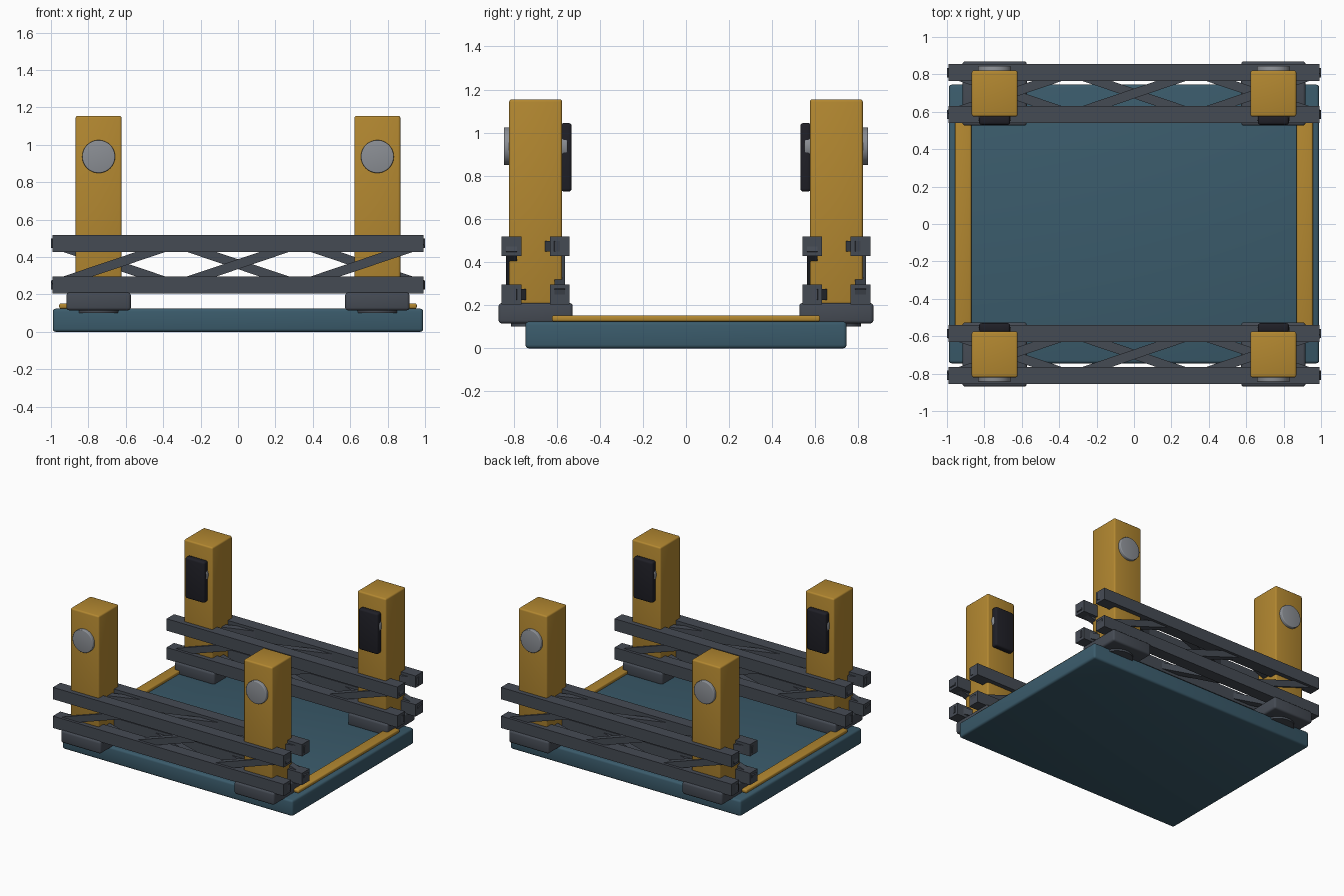
import bpy, math
from mathutils import Vector

if "Cube" in bpy.data.objects:
    bpy.data.objects.remove(bpy.data.objects["Cube"])


def mat(name, rgb):
    m = bpy.data.materials.new(name)
    m.diffuse_color = (*rgb, 1)
    m.use_nodes = True
    m.node_tree.nodes["Principled BSDF"].inputs["Base Color"].default_value = m.diffuse_color
    return m


TEAL = mat("teal", (0.043, 0.105, 0.148))
YELLOW = mat("ochre yellow", (0.45, 0.245, 0.03))
STEEL = mat("dark steel", (0.06, 0.07, 0.088))
BLACK = mat("black", (0.014, 0.014, 0.02))
SILVER = mat("silver", (0.26, 0.275, 0.30))


def finish(ob, name, material, bevel):
    ob.name = name
    ob.data.materials.append(material)
    bpy.ops.object.transform_apply(location=False, rotation=True, scale=True)
    if bevel:
        b = ob.modifiers.new("bevel", "BEVEL")
        b.width, b.segments, b.limit_method = bevel, 3, "ANGLE"
        bpy.ops.object.modifier_apply(modifier="bevel")
        bpy.ops.object.shade_smooth_by_angle(angle=math.radians(35))
    return ob


def box(name, material, x, y, z, bevel=0.0):
    """Box from (min, max) pairs."""
    r = (x, y, z)
    bpy.ops.mesh.primitive_cube_add(size=1, location=[(a + b) / 2 for a, b in r])
    ob = bpy.context.object
    ob.scale = [abs(b - a) for a, b in r]
    return finish(ob, name, material, bevel)


def cylinder(name, material, radius, depth, loc, rot=(0, 0, 0), bevel=0.0):
    bpy.ops.mesh.primitive_cylinder_add(vertices=48, radius=radius, depth=depth,
                                        location=loc, rotation=rot)
    ob = finish(bpy.context.object, name, material, bevel)
    bpy.ops.object.shade_smooth_by_angle(angle=math.radians(35))
    return ob


def brace(name, a, b, t=0.05):
    """Square bar between two points."""
    a, b = Vector(a), Vector(b)
    bpy.ops.mesh.primitive_cube_add(size=1, location=(a + b) / 2)
    ob = bpy.context.object
    d = b - a
    ob.rotation_euler = (0, -math.atan2(d.z, d.x), math.atan2(d.y, d.x))
    ob.scale = (d.length, t, t)
    return finish(ob, name, STEEL, 0)


# base slab and its side strips
box("base_slab", TEAL, (-0.99, 0.99), (-0.745, 0.745), (0, 0.124), 0.016)
for s in (-1, 1):
    box("edge_strip", YELLOW, (s * 0.913 - 0.043, s * 0.913 + 0.043),
        (-0.622, 0.622), (0.124, 0.152), 0.009)

PX, PY = 0.745, 0.6975
for sy in (-1, 1):
    cy = sy * PY
    # four corner posts with feet, through-pins and inner plates
    for sx in (-1, 1):
        cx = sx * PX
        cylinder("foot_pad", STEEL, 0.115, 0.04, (cx, cy, 0.12))
        box("foot", STEEL, (cx - 0.172, cx + 0.172), (cy - 0.172, cy + 0.172),
            (0.115, 0.21), 0.015)
        box("post", YELLOW, (cx - 0.123, cx + 0.123), (cy - 0.123, cy + 0.123),
            (0.205, 1.155), 0.012)
        cylinder("through_pin", SILVER, 0.088, 0.295, (cx, cy, 0.937),
                 (math.pi / 2, 0, 0), 0.006)
        box("inner_plate", BLACK, (cx - 0.083, cx + 0.083),
            sorted((sy * 0.53, sy * 0.58)), (0.727, 1.045), 0.014)

    # truss: four long beams
    ys = (cy - 0.112, cy + 0.112)
    zs = (0.25, 0.473)
    for y in ys:
        for z in zs:
            box("truss_beam", STEEL, (-0.992, 0.992), (y - 0.046, y + 0.046),
                (z - 0.046, z + 0.046))
    # one diagonal per bay on each side, opposite faces lean opposite ways
    bay = 0.992 * 2 / 3
    for i in range(3):
        x0 = -0.992 + i * bay
        x1 = x0 + bay
        brace("upright_brace", (x0, ys[0], zs[0]), (x1, ys[0], zs[1]))
        brace("upright_brace", (x0, ys[1], zs[1]), (x1, ys[1], zs[0]))
        brace("flat_brace", (x0, ys[0], zs[1]), (x1, ys[1], zs[1]))
        brace("flat_brace", (x0, ys[1], zs[0]), (x1, ys[0], zs[0]))
